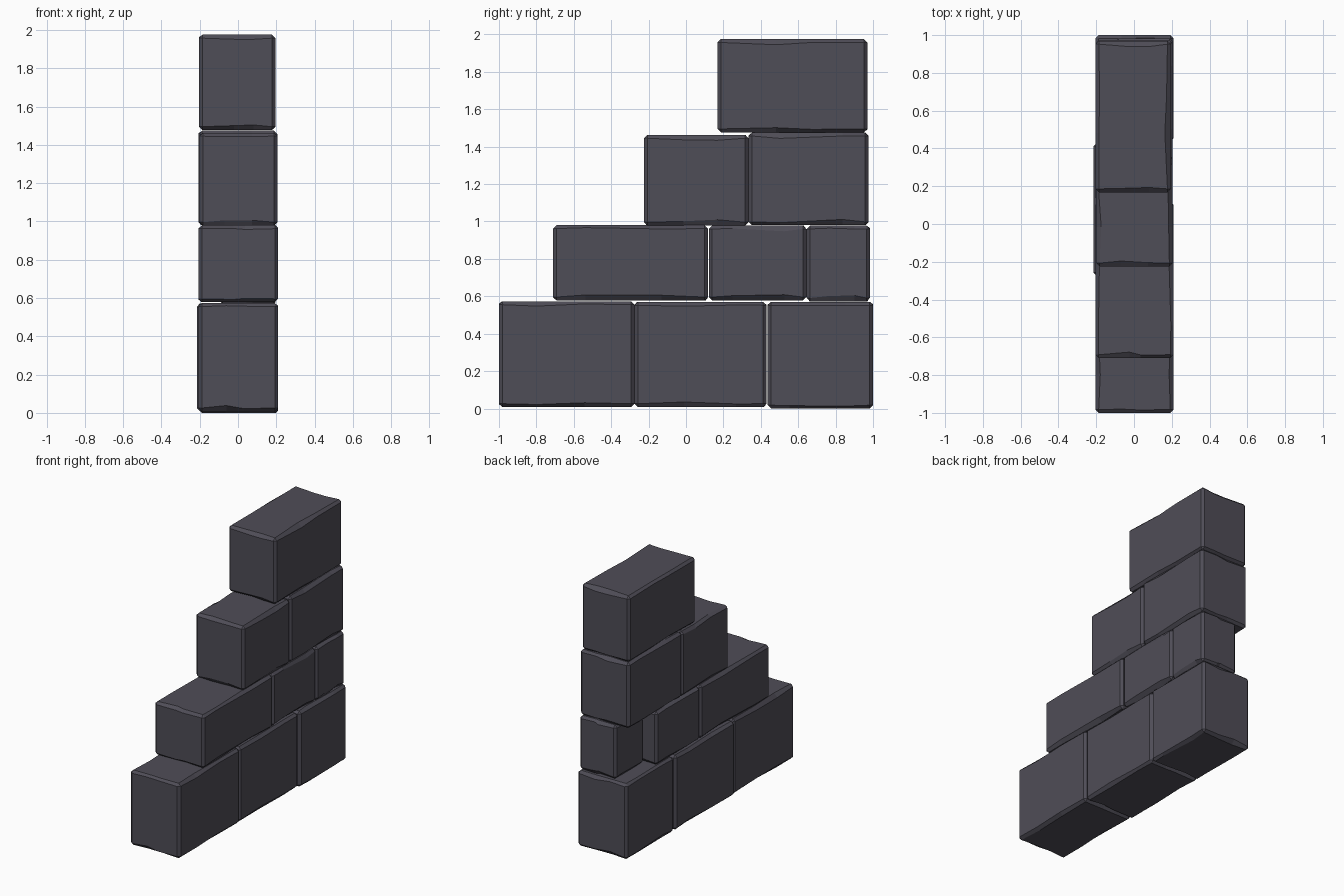
import bpy, bmesh, random
from mathutils import Vector

if "Cube" in bpy.data.objects:
    bpy.data.objects.remove(bpy.data.objects["Cube"])

random.seed(4)
stone = bpy.data.materials.new("dark_stone")
stone.diffuse_color = (0.078, 0.074, 0.095, 1)
stone.use_nodes = True
stone.node_tree.nodes["Principled BSDF"].inputs["Base Color"].default_value = stone.diffuse_color
BEVEL = 0.018


def block(name, x, y, z):
    """Chamfered stone block with slightly chipped chamfer lines."""
    lo = Vector((x[0], y[0], z[0]))
    hi = Vector((x[1], y[1], z[1]))
    size, mid = hi - lo, (hi + lo) / 2
    bm = bmesh.new()
    bmesh.ops.create_cube(bm, size=1)
    for v in bm.verts:
        v.co = Vector(c * s for c, s in zip(v.co, size))
    bmesh.ops.bevel(bm, geom=bm.edges[:], offset=BEVEL, segments=1,
                    affect='EDGES', clamp_overlap=True)
    # extra loops so the chamfers can wander
    cuts = [(0, random.uniform(-.2, 0)), (0, random.uniform(.05, .25)),
            (1, random.uniform(-.3, -.1)), (1, random.uniform(.1, .3))]
    for axis, t in cuts:
        n = Vector((0, 0, 0))
        n[axis] = 1
        bmesh.ops.bisect_plane(bm, geom=bm.verts[:] + bm.edges[:] + bm.faces[:],
                               plane_co=n * t * size[axis], plane_no=n)
    # chips: slide chamfer points inward within their flat face
    half = size / 2
    for v in bm.verts:
        gap = [half[i] - abs(v.co[i]) for i in range(3)]
        inset = [i for i in range(3) if abs(gap[i] - BEVEL) < 1e-4]
        if len(inset) == 1:
            i = inset[0]
            amount = random.uniform(-0.006, 0.014)
            v.co[i] -= amount if v.co[i] > 0 else -amount
    bmesh.ops.translate(bm, verts=bm.verts[:], vec=mid)
    bmesh.ops.recalc_face_normals(bm, faces=bm.faces[:])
    me = bpy.data.meshes.new(name)
    bm.to_mesh(me)
    bm.free()
    me.materials.append(stone)
    bpy.context.collection.objects.link(bpy.data.objects.new(name, me))


# bottom course
block("base_block_front", (-0.205, 0.21), (-1.0, -0.275), (0.008, 0.573))
block("base_block_middle", (-0.215, 0.205), (-0.275, 0.43), (0.008, 0.57))
block("base_block_back", (-0.205, 0.21), (0.437, 1.0), (0.0, 0.57))
# second course, the back block is narrower
block("second_block_front", (-0.205, 0.21), (-0.71, 0.118), (0.578, 0.98))
block("second_block_middle", (-0.205, 0.205), (0.122, 0.643), (0.578, 0.978))
block("second_block_back", (-0.1, 0.205), (0.645, 0.983), (0.573, 0.978))
# third course
block("third_block_front", (-0.2, 0.205), (-0.225, 0.333), (0.978, 1.463))
block("third_block_back", (-0.205, 0.205), (0.335, 0.975), (0.98, 1.475))
# top block
block("top_block", (-0.203, 0.195), (0.168, 0.97), (1.477, 1.975))
